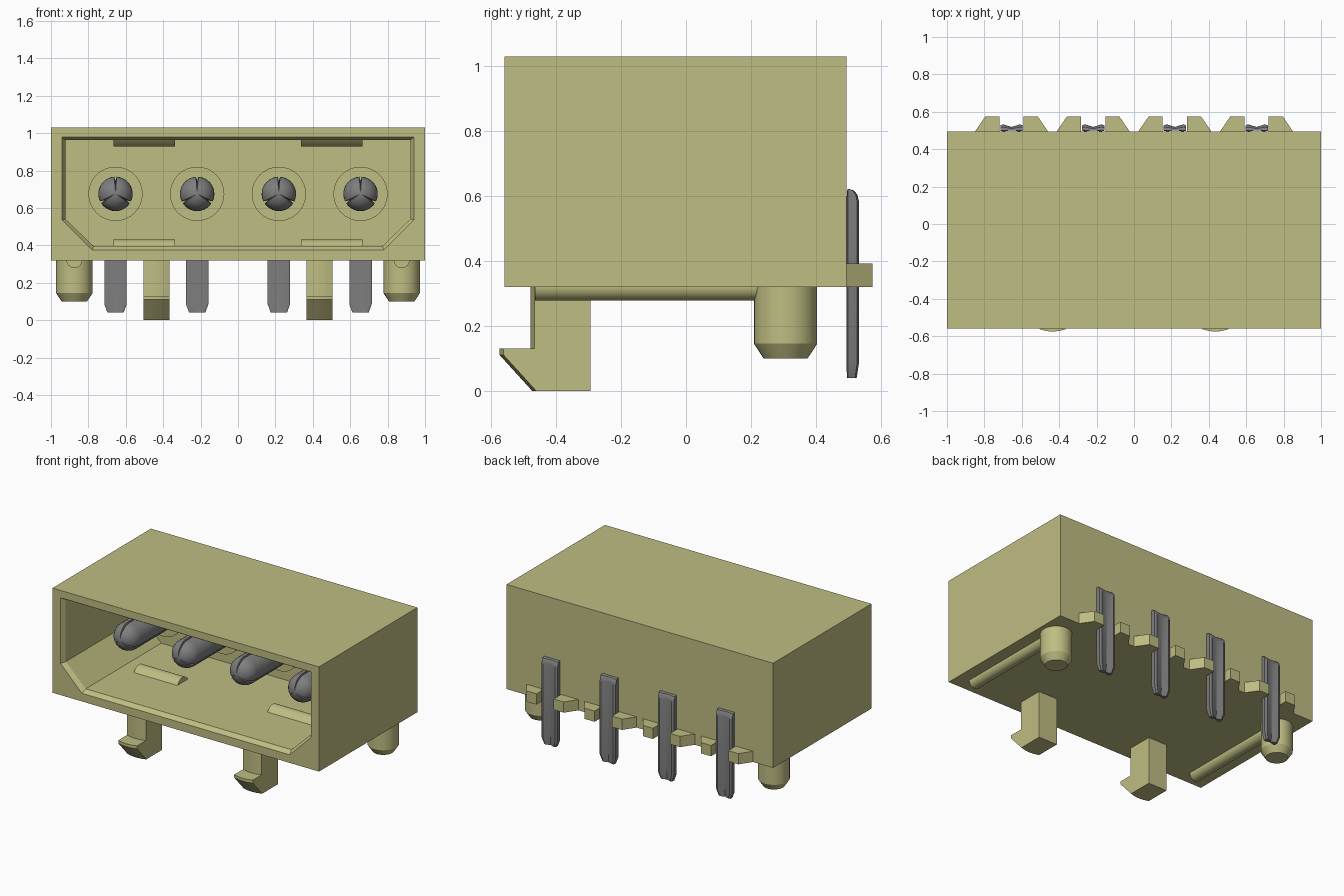
import bpy
import bmesh
import math

old = bpy.data.objects.get("Cube")
if old:
    bpy.data.objects.remove(old, do_unlink=True)


def material(name, rgb, rough):
    m = bpy.data.materials.new(name)
    m.use_nodes = True
    m.diffuse_color = (*rgb, 1)
    bsdf = m.node_tree.nodes["Principled BSDF"]
    bsdf.inputs["Base Color"].default_value = (*rgb, 1)
    bsdf.inputs["Roughness"].default_value = rough
    return m


PLASTIC = material("khaki plastic", (0.52, 0.51, 0.225), 0.6)
METAL = material("grey metal", (0.21, 0.21, 0.215), 0.5)


def loft(name, rings, mat, smooth=True):
    """Skin a closed solid through rings of equal point count."""
    bm = bmesh.new()
    vs = [[bm.verts.new(p) for p in r] for r in rings]
    n = len(vs[0])
    for a, b in zip(vs, vs[1:]):
        for i in range(n):
            j = (i + 1) % n
            bm.faces.new((a[i], a[j], b[j], b[i]))
    bm.faces.new(vs[0])
    bm.faces.new(vs[-1])
    bmesh.ops.recalc_face_normals(bm, faces=bm.faces)
    me = bpy.data.meshes.new(name)
    bm.to_mesh(me)
    bm.free()
    me.materials.append(mat)
    ob = bpy.data.objects.new(name, me)
    bpy.context.collection.objects.link(ob)
    bpy.ops.object.select_all(action='DESELECT')
    ob.select_set(True)
    bpy.context.view_layer.objects.active = ob
    if smooth:
        bpy.ops.object.shade_smooth_by_angle(angle=math.radians(32))
    return ob


def circle(r, n=32):
    return [(r * math.cos(2 * math.pi * i / n), r * math.sin(2 * math.pi * i / n))
            for i in range(n)]


# Housing: a block with a tapered, corner-cut socket opening to the front
BACK, FRONT, WALL = 0.495, -0.56, 0.28
rect = [(-1, 0.32), (1, 0.32), (1, 1.03), (-1, 1.03)]
housing = loft("housing", [[(x, y, z) for x, z in rect] for y in (FRONT, BACK)],
               PLASTIC, False)


def mouth(y, w, top, side, foot, low):
    half = [(foot, low), (w, side), (w, top)]
    return [(x, y, z) for x, z in half] + [(-x, y, z) for x, z in reversed(half)]


cutter = loft("socket_cutter", [
    mouth(FRONT - 0.02, 0.94, 0.98, 0.535, 0.78, 0.375),
    mouth(FRONT, 0.94, 0.98, 0.535, 0.78, 0.375),
    mouth(FRONT + 0.03, 0.922, 0.962, 0.54, 0.772, 0.396),
    mouth(WALL, 0.922, 0.962, 0.54, 0.772, 0.396)], PLASTIC, False)
cutter.hide_render = True
mod = housing.modifiers.new("socket", 'BOOLEAN')
mod.operation = 'DIFFERENCE'
mod.solver = 'EXACT'
mod.object = cutter
bpy.context.view_layer.objects.active = housing
bpy.ops.object.modifier_apply(modifier="socket")
bpy.data.objects.remove(cutter, do_unlink=True)

# Contact pin section: a circle split by three narrow grooves
R = 0.092
section = []
for k in range(3):
    a0 = math.radians(90 + 120 * k)
    section.append((0.068 * math.cos(a0), 0.068 * math.sin(a0)))
    for i in range(11):
        a = a0 + math.radians(4 + 112 * i / 10)
        section.append((R * math.cos(a), R * math.sin(a)))

# Flat tail section with a shallow groove down both faces
tail_sec = [(-0.06, 0.0), (-0.045, -0.004), (0, 0.008), (0.045, -0.004), (0.06, 0.0),
            (0.06, 0.028), (0.045, 0.034), (0, 0.02), (-0.045, 0.034), (-0.06, 0.028)]
# (height, width scale, depth scale): tapered foot, rolled top
tail_path = [(0.04, 0.72, 0.8), (0.085, 1, 1), (0.585, 1, 1),
             (0.605, 1, 0.85), (0.617, 1, 0.55), (0.622, 1, 0.1)]

for n in range(4):
    cx, cz = -0.655 + 0.4367 * n, 0.675
    # Raised boss around each pin
    loft(f"pin_boss_{n + 1}", [[(cx + x, y, cz + z) for x, z in circle(0.145)]
                               for y in (0.13, WALL + 0.01)], PLASTIC)
    # Round-nosed pin
    stations = [(-0.33 + R * (1 - math.cos(t)), max(math.sin(t), 0.03))
                for t in [math.pi / 2 * i / 8 for i in range(9)]] + [(WALL, 1)]
    loft(f"contact_pin_{n + 1}", [[(cx + x * s, y, cz + z * s) for x, z in section]
                                  for y, s in stations], METAL)
    # Solder tail behind the housing
    loft(f"solder_tail_{n + 1}", [[(cx + x * w, 0.499 + y * d, z) for x, y in tail_sec]
                                  for z, w, d in tail_path], METAL)
    # Wedge guides on either side of the tail
    for side, s in (("left", 1), ("right", -1)):
        wedge = [(0.065, BACK - 0.005), (0.195, BACK - 0.005), (0.195, BACK),
                 (0.14, 0.575), (0.065, 0.575)]
        loft(f"tail_guide_{side}_{n + 1}", [[(cx + s * x, y, z) for x, y in wedge]
                                            for z in (0.32, 0.393)], PLASTIC, False)

# Hook side profile: (y, z, whether the point bows with the rounded front)
hook = [(-0.48, 0.33, 1), (-0.48, 0.13, 1), (-0.575, 0.13, 1), (-0.575, 0.11, 1),
        (-0.475, 0.0, 1), (-0.295, 0.0, 0), (-0.295, 0.33, 0)]

for side, s in (("left", 1), ("right", -1)):
    # Locating peg with chamfered tip
    loft(f"peg_{side}", [[(s * 0.875 + x, 0.307 + y, z) for x, y in circle(r)]
                         for z, r in ((0.10, 0.068), (0.145, 0.0975), (0.33, 0.0975))],
         PLASTIC)
    # Half-round standoff rib under the housing
    loft(f"standoff_rib_{side}", [[(s * 0.875 + x, y, 0.321 + z) for x, z in circle(0.043, 24)]
                                  for y in (-0.465, 0.25)], PLASTIC)
    # Board hook with a slightly bowed front
    loft(f"board_hook_{side}",
         [[(s * 0.435 + 0.07 * u, y + 0.013 * u * u * b, z) for y, z, b in hook]
          for u in (-1, -0.6, -0.2, 0.2, 0.6, 1)], PLASTIC)
    # Latch ridges on the socket's floor and ceiling
    for place, z0, d in (("lower", 0.392, 1), ("upper", 0.966, -1)):
        ridge = [(-0.17, 0), (-0.15, 0.024), (-0.125, 0.038), (-0.095, 0.038),
                 (-0.07, 0.024), (-0.05, 0)]
        loft(f"latch_ridge_{place}_{side}", [[(s * x, y, z0 + d * h) for y, h in ridge]
                                             for x in (0.338, 0.665)], PLASTIC)
